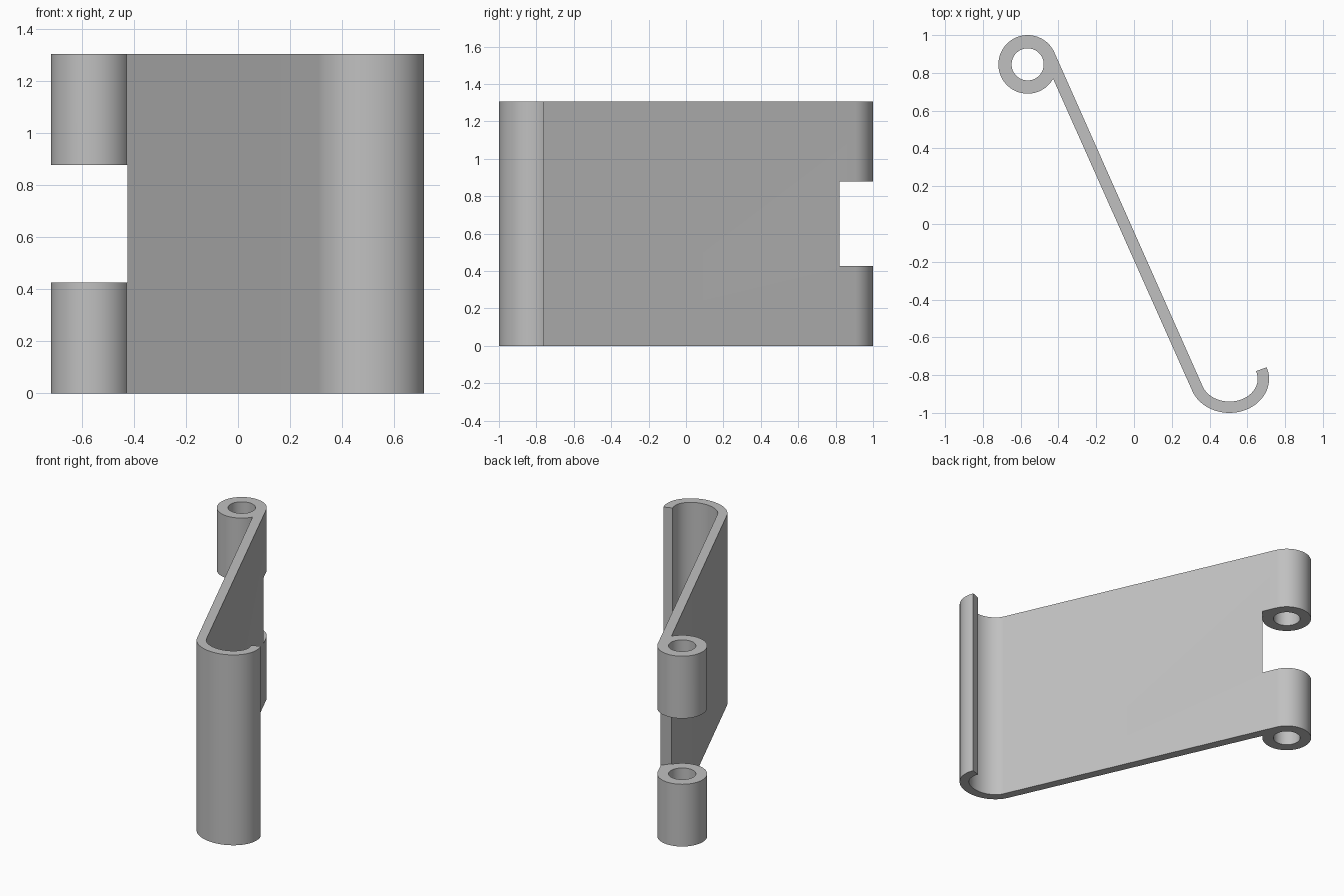
import bpy, bmesh
from math import atan2, acos, cos, sin, pi
from mathutils import Vector

cube = bpy.data.objects.get("Cube")
if cube:
    bpy.data.objects.remove(cube, do_unlink=True)

HEIGHT = 1.305
THICK = 0.06
PIN = Vector((-0.563, 0.845))       # knuckle centre
PIN_R, BORE_R = 0.155, 0.085
HOOK = Vector((0.505, -0.82))       # curled lip centre
HOOK_A, HOOK_B = 0.21, 0.18
NORMAL = Vector((0.913, 0.407)).normalized()   # across the leaf


def arc(center, a, b, start, end, count):
    """Points on an elliptical arc."""
    steps = [start + (end - start) * i / count for i in range(count + 1)]
    return [center + Vector((a * cos(t), b * sin(t))) for t in steps]


def prism(name, points, z0, z1):
    """Extrude a flat outline upward."""
    bm = bmesh.new()
    base = bm.faces.new([bm.verts.new((p.x, p.y, z0)) for p in points])
    top = bmesh.ops.extrude_face_region(bm, geom=[base])
    verts = [v for v in top["geom"] if isinstance(v, bmesh.types.BMVert)]
    bmesh.ops.translate(bm, vec=(0, 0, z1 - z0), verts=verts)
    bmesh.ops.recalc_face_normals(bm, faces=bm.faces)
    mesh = bpy.data.meshes.new(name)
    bm.to_mesh(mesh)
    bm.free()
    obj = bpy.data.objects.new(name, mesh)
    bpy.context.collection.objects.link(obj)
    return obj


# Leaf outline: knuckle, flat leaf and curled lip in one loop
lean = atan2(NORMAL.y, NORMAL.x)
tip = pi / 9


def lip(inset):
    a, b = HOOK_A - inset, HOOK_B - inset
    start = atan2(-b * NORMAL.y, -a * NORMAL.x)
    return arc(HOOK, a, b, start, tip, 40)


outer, inner = lip(0), lip(THICK)
corner = acos((NORMAL.dot(outer[0]) - NORMAL.dot(PIN)) / PIN_R)
knuckle = arc(PIN, PIN_R, PIN_R, lean, lean + 2 * pi - corner, 64)
leaf = prism("hinge_leaf", knuckle + outer + inner[::-1], 0, HEIGHT)

# Cutters: pin bore and the gap between the knuckles
bore = prism("bore_cutter", arc(PIN, BORE_R, BORE_R, 0, 2 * pi, 64)[:-1], -0.1, HEIGHT + 0.1)
edge, along, away = Vector((-0.42, 0.77)), Vector((0.6, 0.8)), Vector((-0.8, 0.6))
gap = prism("gap_cutter", [edge - along * 0.5, edge + along * 0.4,
                           edge + along * 0.4 + away, edge - along * 0.5 + away], 0.427, 0.878)
for cutter in (bore, gap):
    cutter.hide_render = True
    mod = leaf.modifiers.new(cutter.name, "BOOLEAN")
    mod.operation = "DIFFERENCE"
    mod.solver = "EXACT"
    mod.object = cutter

# Bake the cuts and drop the cutters
bpy.context.view_layer.update()
graph = bpy.context.evaluated_depsgraph_get()
cut = bpy.data.meshes.new_from_object(leaf.evaluated_get(graph))
leaf.modifiers.clear()
leaf.data = cut
for cutter in (bore, gap):
    bpy.data.objects.remove(cutter, do_unlink=True)

# Plain grey metal
grey = bpy.data.materials.new("grey_metal")
grey.use_nodes = True
color = (0.53, 0.53, 0.53, 1)
grey.diffuse_color = color
grey.node_tree.nodes["Principled BSDF"].inputs["Base Color"].default_value = color
leaf.data.materials.clear()
leaf.data.materials.append(grey)

bpy.ops.object.select_all(action="DESELECT")
leaf.select_set(True)
bpy.context.view_layer.objects.active = leaf
bpy.ops.object.shade_smooth_by_angle(angle=pi / 6)
